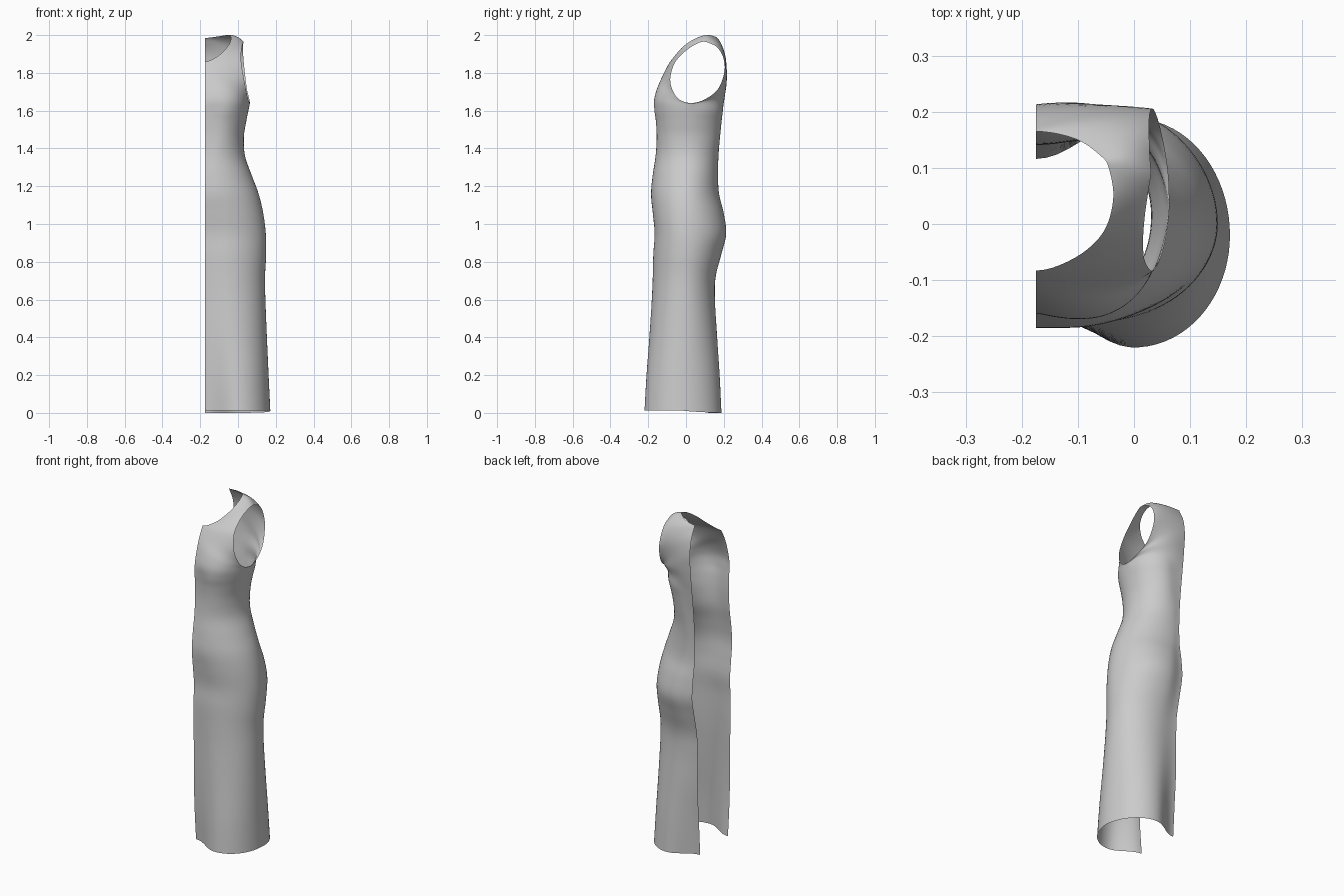
import bpy, bmesh, math
from mathutils import Vector

XC = -0.175          # cut edge at the garment's centre line
N, SUB = 28, 5       # columns per panel, subdivisions between rows

# body rings: z, side x, front y, front groove, back y, back groove, crest x, side y
RINGS = [
    (0.012, .171, -.220, .075, .188, .072, .00, -.02),
    (0.20, .162, -.209, .050, .178, .050, -.01, -.02),
    (0.40, .153, -.194, .028, .165, .025, -.03, -.015),
    (0.60, .145, -.181, .014, .153, .012, -.05, -.01),
    (0.72, .143, -.176, .008, .157, .012, -.06, -.005),
    (0.84, .149, -.173, .004, .187, .018, -.07, .0),
    (0.95, .147, -.166, .001, .213, .022, -.07, .0),
    (1.06, .133, -.176, .0, .199, .015, -.09, .0),
    (1.16, .109, -.185, .0, .175, .006, -.12, .0),
    (1.26, .072, -.176, .0, .169, .003, -.13, .005),
    (1.36, .037, -.161, .0, .172, .003, -.13, .01),
    (1.46, .031, -.155, .001, .180, .003, -.11, .015),
    (1.54, .043, -.159, .004, .188, .002, -.10, .02),
    (1.60, .055, -.167, .008, .195, .002, -.09, .028),
]
# rows above the armpit: inner edge, middle, armhole edge
FRONT = [
    ((-.175, -.157, 1.66), (-.01, -.140, 1.655), (.063, .03, 1.64)),
    ((-.175, -.140, 1.73), (-.03, -.138, 1.71), (.052, -.045, 1.667)),
    ((-.175, -.115, 1.80), (-.06, -.118, 1.775), (.035, -.083, 1.75)),
    ((-.175, -.083, 1.86), (-.075, -.088, 1.845), (.020, -.068, 1.835)),
    ((-.105, -.060, 1.89), (-.045, -.052, 1.887), (.016, -.035, 1.885)),
    ((-.055, -.015, 1.94), (-.018, -.003, 1.932), (.019, .012, 1.927)),
    ((-.037, .045, 1.98), (-.003, .052, 1.97), (.025, .055, 1.953)),
]
BACK = [
    ((-.175, .200, 1.66), (-.01, .170, 1.655), (.063, .03, 1.64)),
    ((-.175, .208, 1.74), (-.02, .196, 1.71), (.060, .10, 1.66)),
    ((-.175, .213, 1.82), (-.05, .210, 1.78), (.047, .17, 1.715)),
    ((-.175, .200, 1.91), (-.06, .211, 1.87), (.035, .204, 1.81)),
    ((-.175, .165, 1.985), (-.065, .192, 1.94), (.028, .196, 1.885)),
    ((-.105, .152, 1.993), (-.03, .169, 1.965), (.027, .165, 1.935)),
    ((-.060, .122, 2.0), (-.012, .134, 1.985), (.028, .125, 1.957)),
]
SHOULDER = ((-.045, .10, 2.0), (-.007, .10, 1.992), (.03, .09, 1.965))


def ring_row(r, back):
    z, side, fy, fg, by, bg, crest, sy = r
    y0, g = (by, -bg) if back else (fy, fg)
    row = []
    for i in range(N + 1):
        u = i / N
        x = XC + (side - XC) * math.sin(u * math.pi / 2)
        if x < crest:
            t = (crest - x) / (crest - XC)
            y = y0 + g * (1 - math.cos(math.pi * t)) / 2
        else:
            t = min(1, (x - crest) / (side - crest))
            y = sy + (y0 - sy) * math.sqrt(max(0, 1 - t * t))
        dip = .012 * (1 - u ** 4) if back and z < .05 else 0
        row.append(Vector((x, y, z - dip)))
    return row


def strap_row(r):
    a, b, c = map(Vector, r)
    return [a * (2 * (u - .5) * (u - 1)) + b * (4 * u * (1 - u)) + c * (2 * u * (u - .5))
            for u in (i / N for i in range(N + 1))]


def spline(p0, p1, p2, p3, t):
    return .5 * (2 * p1 + (p2 - p0) * t + (2 * p0 - 5 * p1 + 4 * p2 - p3) * t * t
                 + (3 * p1 - p0 - 3 * p2 + p3) * t ** 3)


def panel(bm, straps, other, neck_index, back):
    rows = [ring_row(r, back) for r in RINGS] + [strap_row(r) for r in straps + [SHOULDER]]
    beyond = strap_row(other[-1])
    armpit, neck = len(RINGS), len(RINGS) + neck_index
    # armhole corner mirrors in y, neckline corner mirrors in x
    corner = {armpit: (1, lambda u: u ** 8), neck: (0, lambda u: (1 - u) ** 6)}
    grid = []
    for k in range(len(rows) - 1):
        for s in range(SUB + (k == len(rows) - 2)):
            line = []
            for i in range(N + 1):
                u = i / N
                p1, p2 = rows[k][i], rows[k + 1][i]
                p0 = rows[k - 1][i] if k else 2 * p1 - p2
                p3 = rows[k + 2][i] if k + 2 < len(rows) else beyond[i]
                if k in corner:
                    ax, w = corner[k]
                    q = p2.copy()
                    q[ax] = 2 * p1[ax] - p2[ax]
                    p0 = p0.lerp(q, w(u))
                if k + 1 in corner:
                    p3 = p3.lerp(2 * p2 - p1, corner[k + 1][1](u))
                p = spline(p0, p1, p2, p3, s / SUB)
                p.x = max(XC, p.x)
                line.append(bm.verts.new(p))
            grid.append(line)
    for a, b in zip(grid, grid[1:]):
        for i in range(N):
            quad = (a[i], a[i + 1], b[i + 1], b[i])
            bm.faces.new(quad[::-1] if back else quad)


# sleeveless half dress: front and back panels joined at side and shoulder
bm = bmesh.new()
panel(bm, FRONT, BACK, 3, False)
panel(bm, BACK, FRONT, 4, True)
bmesh.ops.remove_doubles(bm, verts=bm.verts, dist=0.0002)
me = bpy.data.meshes.new("half_dress")
bm.to_mesh(me)
bm.free()
me.shade_smooth()
dress = bpy.data.objects.new("half_dress", me)
bpy.context.collection.objects.link(dress)
